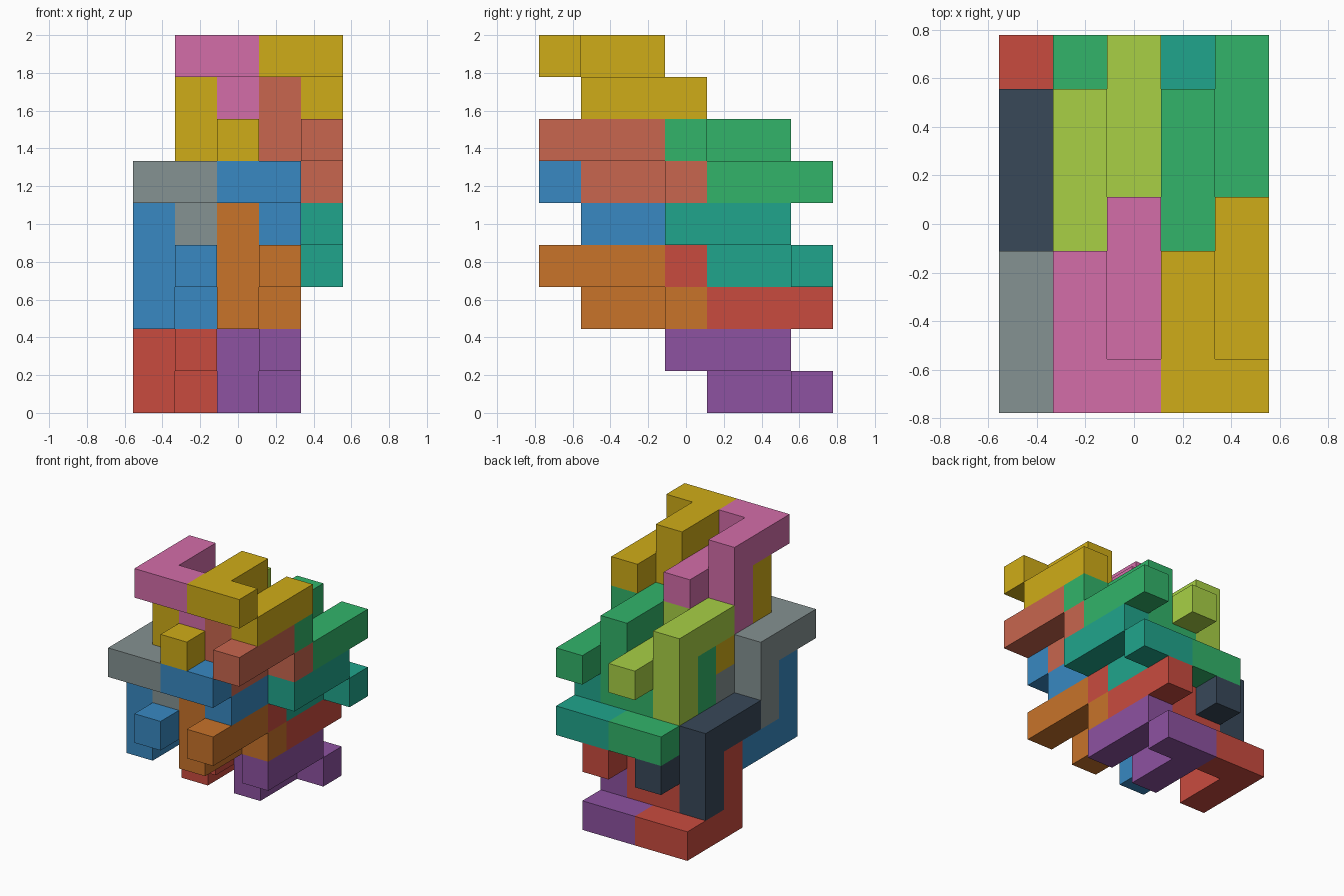
import bpy, bmesh
from mathutils import Vector

if "Cube" in bpy.data.objects:
    bpy.data.objects.remove(bpy.data.objects["Cube"])

U = 2 / 9                                   # edge of one cube cell
ORIGIN = Vector((-2.5 * U, -3.5 * U, 0))    # 5 x 7 x 9 cell envelope

COLORS = {
    "red": "C94B3F", "purple": "8D52A1", "orange": "C8732A", "blue": "3889C2",
    "grey": "859292", "teal": "20A58C", "green": "32B46A", "navy": "384859",
    "lime": "A8D045", "pink": "D36DA9", "gold": "CFAC18", "salmon": "C8664E",
}


def linear(hexcode):
    c = [int(hexcode[i:i + 2], 16) / 255 for i in (0, 2, 4)]
    return [v / 12.92 if v < 0.04045 else ((v + 0.055) / 1.055) ** 2.4 for v in c] + [1]


MATS = {}
for name, code in COLORS.items():
    MATS[name] = bpy.data.materials.new(name)
    MATS[name].diffuse_color = linear(code)


def piece_cells(cx, cy, cz, s):
    """Nine-cell block; s=1 is the upright pose, s=-1 is turned over about x."""
    cells = {(cx, cy, cz + k) for k in (-1, 0, 1)}                 # post
    cells |= {(cx + 1, cy + k, cz) for k in (-1, 0, 1)}            # crossbar
    cells |= {(cx, cy - s * k, cz + s) for k in (1, 2)}            # arm
    cells.add((cx + 1, cy - 2 * s, cz + s))                        # hook
    return cells


def build_piece(name, color, center, s):
    cells = piece_cells(*center, s)
    bm = bmesh.new()
    for c in cells:
        mid = Vector(c) + Vector((0.5, 0.5, 0.5))
        for axis in range(3):
            for d in (-1, 1):
                n = Vector((0, 0, 0))
                n[axis] = d
                if tuple(int(v) for v in Vector(c) + n) in cells:
                    continue
                # outer cell face, wound to face outwards
                a = Vector((0, 0, 0))
                a[(axis + 1) % 3] = 0.5
                b = n.cross(a)
                f = mid + n * 0.5
                corners = (f + a + b, f - a + b, f - a - b, f + a - b)
                bm.faces.new([bm.verts.new(ORIGIN + p * U) for p in corners])
    bmesh.ops.remove_doubles(bm, verts=bm.verts, dist=1e-4)
    bmesh.ops.dissolve_limit(bm, angle_limit=0.01, verts=bm.verts, edges=bm.edges)
    mesh = bpy.data.meshes.new(name)
    bm.to_mesh(mesh)
    bm.free()
    mesh.materials.append(MATS[color])
    bpy.context.collection.objects.link(bpy.data.objects.new(name, mesh))


# rows of two blocks: first block's post centre, pose, colours (second is +2 in x)
ROWS = [
    ((0, 4, 1), -1, "red", "purple"),
    ((0, 1, 3), -1, "blue", "orange"),
    ((1, 4, 4), -1, "green", "teal"),
    ((1, 1, 6), -1, "gold", "salmon"),
    ((0, 5, 2), 1, "navy", "red"),
    ((0, 2, 4), 1, "grey", "blue"),
    ((1, 5, 5), 1, "lime", "green"),
    ((1, 2, 7), 1, "pink", "gold"),
]
for (x, y, z), s, left, right in ROWS:
    pose = "upright" if s > 0 else "turned"
    build_piece(f"{left}_{pose}_block", left, (x, y, z), s)
    build_piece(f"{right}_{pose}_block", right, (x + 2, y, z), s)

for m in bpy.data.materials:
    if m.users and not m.is_grease_pencil:
        m.use_nodes = True
        m.node_tree.nodes["Principled BSDF"].inputs["Base Color"].default_value = m.diffuse_color
